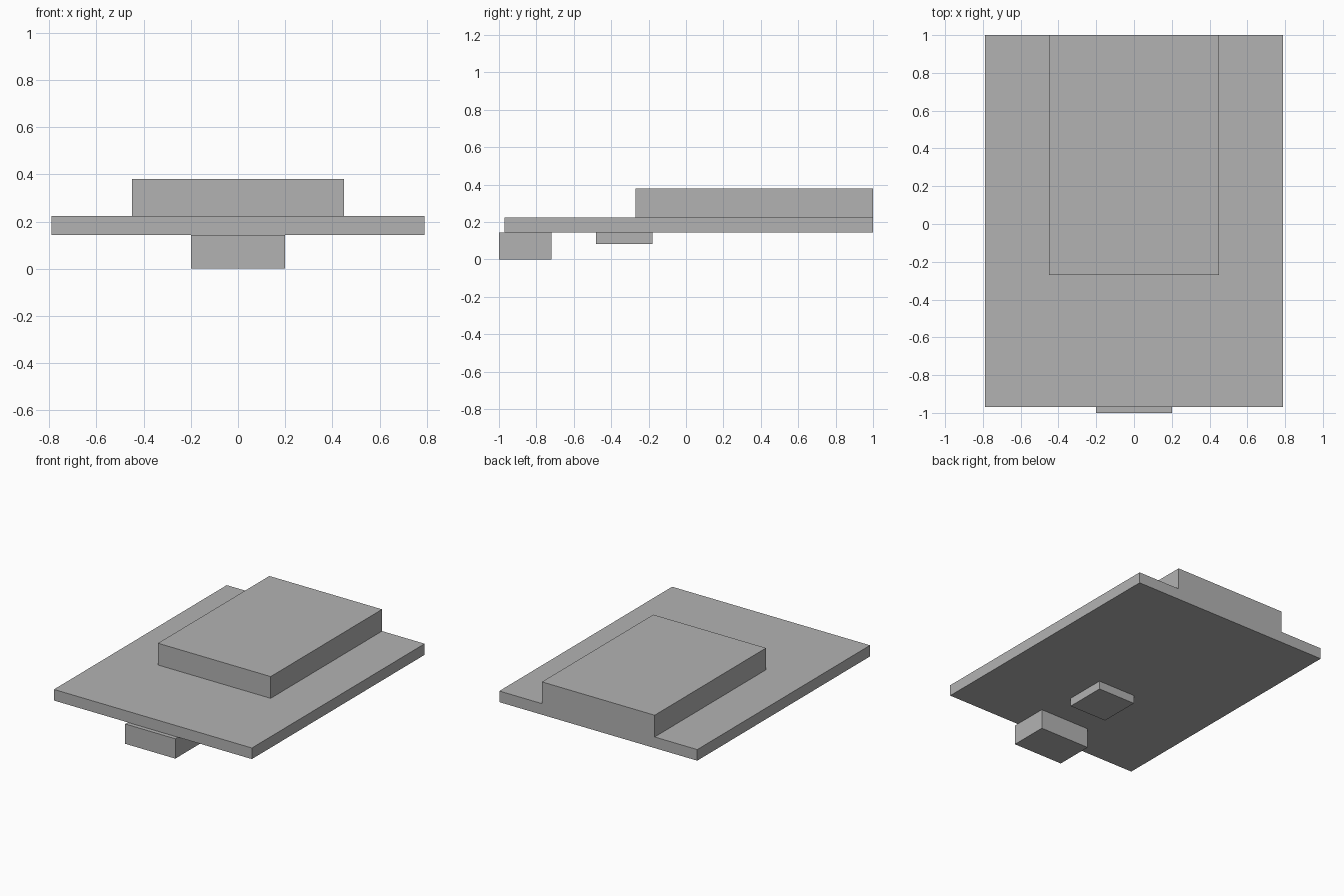
import bpy

cube = bpy.data.objects.get("Cube")
if cube:
    bpy.data.objects.remove(cube, do_unlink=True)

# Single plain grey
grey = bpy.data.materials.new("plain grey")
grey.use_nodes = True
colour = (0.45, 0.45, 0.45, 1)
grey.diffuse_color = colour
grey.node_tree.nodes["Principled BSDF"].inputs["Base Color"].default_value = colour


def block(name, half_width, y_range, z_range):
    """Box centred on x, spanning the given y and z ranges."""
    (y0, y1), (z0, z1) = y_range, z_range
    bpy.ops.mesh.primitive_cube_add(size=1, location=(0, (y0 + y1) / 2, (z0 + z1) / 2))
    obj = bpy.context.object
    obj.name = name
    obj.scale = (2 * half_width, y1 - y0, z1 - z0)
    bpy.ops.object.transform_apply(location=False, rotation=False, scale=True)
    obj.data.materials.append(grey)
    return obj


plate_bottom, plate_top = 0.143, 0.223

# Wide base plate
block("base_plate", 0.79, (-0.97, 1), (plate_bottom, plate_top))
# Raised slab, flush with the back edge
block("raised_slab", 0.45, (-0.27, 1), (plate_top, 0.38))
# Blocks hanging under the plate
block("front_foot", 0.2, (-1, -0.72), (0, plate_bottom))
block("under_pad", 0.15, (-0.48, -0.18), (0.083, plate_bottom))
